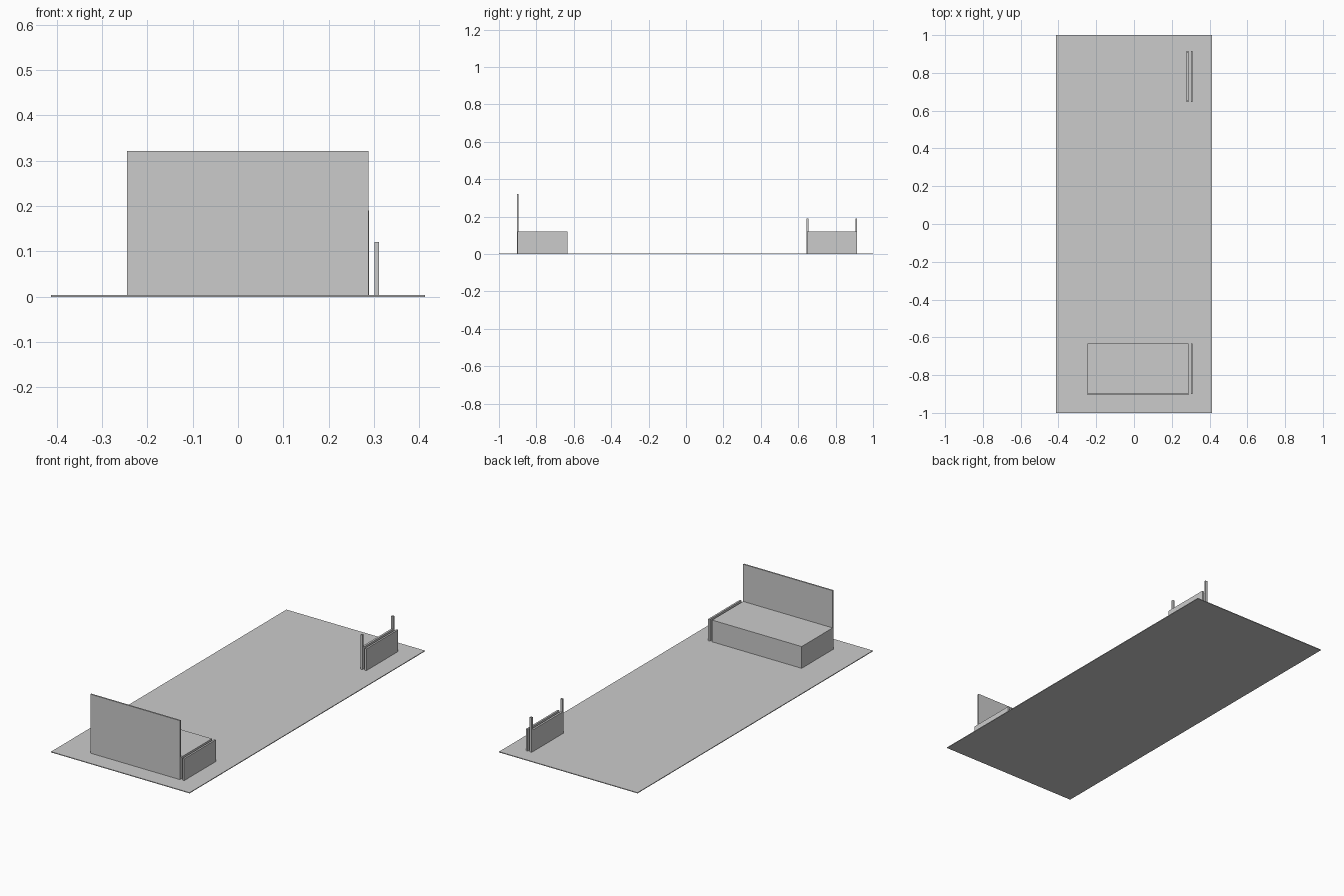
import bpy

if "Cube" in bpy.data.objects:
    bpy.data.objects.remove(bpy.data.objects["Cube"])


def box(name, x0, x1, y0, y1, z0, z1):
    """Add a flat-faced box spanning the given limits."""
    bpy.ops.mesh.primitive_cube_add(size=1, location=((x0 + x1) / 2, (y0 + y1) / 2, (z0 + z1) / 2))
    ob = bpy.context.object
    ob.name = name
    ob.scale = (x1 - x0, y1 - y0, z1 - z0)
    bpy.ops.object.transform_apply(location=False, rotation=False, scale=True)
    return ob


T = 0.01  # panel thickness

# thin floor slab
box("floor_slab", -0.412, 0.412, -1, 1, 0, 0.004)

# front block with its tall front panel
box("front_block", -0.245, 0.288, -0.897, -0.633, 0, 0.121)
box("front_panel", -0.245, 0.288, -0.904, -0.896, 0, 0.321)

# low wall at the back with a post at each end
box("back_wall", 0.277, 0.288, 0.646, 0.914, 0, 0.121)
for name, y in (("back_post_near", 0.645), ("back_post_far", 0.905)):
    box(name, 0.277, 0.289, y, y + T, 0, 0.19)

# free-standing side panels beside the block and the low wall
for name, y in (("front_side_panel", -0.901), ("back_side_panel", 0.647)):
    box(name, 0.301, 0.311, y, y + 0.268, 0, 0.121)
